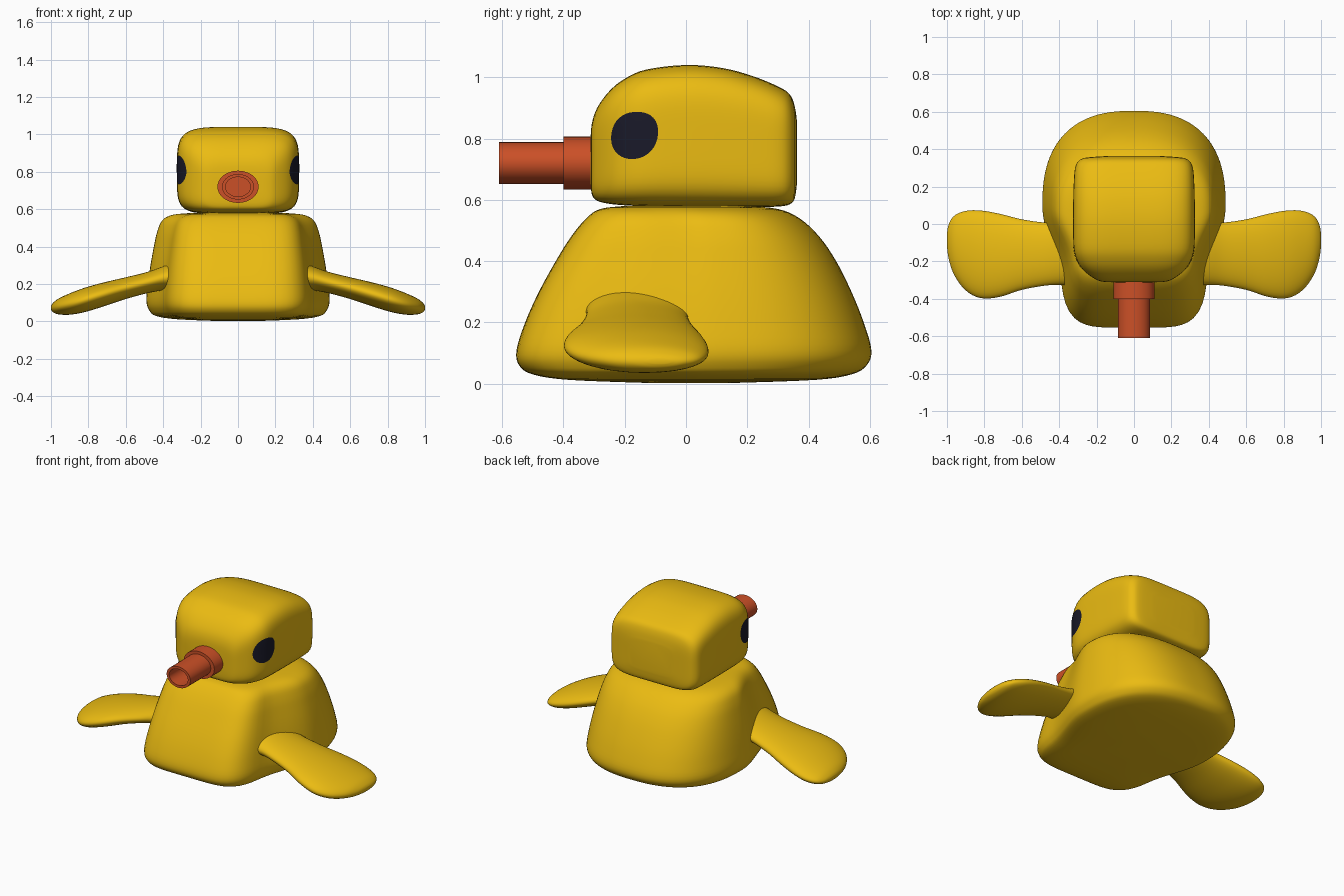
import bpy, bmesh, math
from mathutils import Vector
from mathutils.bvhtree import BVHTree

if "Cube" in bpy.data.objects:
    bpy.data.objects.remove(bpy.data.objects["Cube"])


def material(name, rgb):
    m = bpy.data.materials.new(name)
    m.diffuse_color = (*rgb, 1)
    m.use_nodes = True
    m.node_tree.nodes["Principled BSDF"].inputs["Base Color"].default_value = m.diffuse_color
    return m


YELLOW = material("yellow", (0.83, 0.50, 0.006))
ORANGE = material("orange", (0.60, 0.08, 0.02))
DARK = material("dark", (0.01, 0.01, 0.022))


def spline(keys, steps):
    """Smooth interpolation through rows of numbers."""
    out = []
    for i in range(len(keys) - 1):
        a, b = keys[max(i - 1, 0)], keys[i]
        c, d = keys[i + 1], keys[min(i + 2, len(keys) - 1)]
        for s in range(steps):
            t = s / steps
            out.append([0.5 * (2 * q + (r - p) * t + (2 * p - 5 * q + 4 * r - w) * t * t
                               + (3 * q - p - 3 * r + w) * t ** 3)
                        for p, q, r, w in zip(a, b, c, d)])
    return out + [list(keys[-1])]


def oval(count, n_pos=2, n_neg=2):
    """Unit superellipse; the two halves can have different squareness."""
    pts = []
    for i in range(count):
        a = 2 * math.pi * i / count
        c, s = math.cos(a), math.sin(a)
        n = n_pos if s >= 0 else n_neg
        r = (abs(c) ** n + abs(s) ** n) ** (-1 / n)
        pts.append((c * r, s * r))
    return pts


def loft(name, rings, mat):
    bm = bmesh.new()
    vs = [[bm.verts.new(p) for p in ring] for ring in rings]
    n = len(vs[0])
    for a, b in zip(vs, vs[1:]):
        for i in range(n):
            bm.faces.new((a[i], a[(i + 1) % n], b[(i + 1) % n], b[i]))
    bm.faces.new(vs[0])
    bm.faces.new(vs[-1])
    bmesh.ops.recalc_face_normals(bm, faces=bm.faces)
    return finish(name, bm, mat)


def finish(name, bm, mat):
    me = bpy.data.meshes.new(name)
    bm.to_mesh(me)
    bm.free()
    me.materials.append(mat)
    me.shade_smooth()
    me.set_sharp_from_angle(angle=math.radians(40))
    ob = bpy.data.objects.new(name, me)
    bpy.context.collection.objects.link(ob)
    return ob


# Body: stacked plan sections (z, front y, back y, half width), narrower in front
body_keys = [(0.002, -.12, .15, .10), (.012, -.38, .42, .33), (.03, -.50, .54, .44),
             (.06, -.545, .59, .475), (.11, -.553, .605, .49), (.20, -.525, .58, .482),
             (.30, -.48, .54, .468), (.40, -.425, .49, .45), (.48, -.375, .435, .432),
             (.54, -.325, .37, .405), (.57, -.28, .30, .35), (.58, -.20, .20, .25)]
rings = []
for z, yf, yb, hw in spline(body_keys, 4):
    cy = yf + 0.56 * (yb - yf)
    ring = []
    for u, v in oval(96, 2.5, 5):
        t = min(1, max(0, -v) / 0.65)
        taper = 1 - 0.19 * t * t * (3 - 2 * t)
        ring.append((u * hw * taper, cy + v * ((yb - cy) if v > 0 else (cy - yf)), z))
    rings.append(ring)
loft("body", rings, YELLOW)

# Head: boxy sections from front to back (y, bottom z, top z, half width)
head_keys = [(-.312, .68, .78, .10), (-.308, .62, .845, .17), (-.29, .597, .90, .215),
             (-.25, .587, .955, .268), (-.20, .582, .995, .302), (-.13, .579, 1.025, .322),
             (0, .577, 1.04, .326), (.12, .576, 1.03, .325), (.22, .576, 1.003, .322),
             (.30, .578, .970, .315), (.338, .585, .945, .295), (.355, .605, .905, .255),
             (.363, .66, .85, .15)]
rings = []
for y, zb, zt, hw in spline(head_keys, 4):
    cz, hz = (zb + zt) / 2, (zt - zb) / 2
    rings.append([(u * hw, y, cz + v * hz) for u, v in oval(96, 4.5, 5.5)])
head = loft("head", rings, YELLOW)

# Wings: flattened oval sections along x (x, front y, back y, bottom z, top z)
wing_keys = [(.33, -.33, .01, .16, .32), (.40, -.325, .01, .165, .295),
             (.48, -.33, .008, .152, .266), (.60, -.352, .025, .12, .236),
             (.72, -.39, .055, .08, .208), (.82, -.396, .072, .05, .18),
             (.90, -.355, .07, .036, .15), (.96, -.275, .045, .038, .122),
             (.99, -.19, .0, .05, .098), (1.0, -.12, -.05, .064, .082)]
for side, label in ((1, "left"), (-1, "right")):
    rings = []
    for x, yf, yb, zb, zt in spline(wing_keys, 4):
        rings.append([(side * x, (yf + yb) / 2 + u * (yb - yf) / 2,
                       (zb + zt) / 2 + v * (zt - zb) / 2) for u, v in oval(48)])
    loft(label + "_wing", rings, YELLOW)

# Beak: stepped hollow tube (y, x radius, z radius)
beak_keys = [(-.26, .11, .086), (-.40, .11, .086), (-.40, .085, .068),
             (-.61, .085, .068), (-.61, .067, .052), (-.42, .067, .052)]
loft("beak", [[(u * rx, y, .72 + v * rz) for u, v in oval(48)]
              for y, rx, rz in beak_keys], ORANGE)

# Eyes: oval patches laid onto the sides of the head
tree = BVHTree.FromPolygons([v.co for v in head.data.vertices],
                            [p.vertices for p in head.data.polygons])
for side, label in ((1, "left"), (-1, "right")):
    bm = bmesh.new()

    def on_head(y, z):
        hit = tree.ray_cast(Vector((side * 2, y, z)), Vector((-side, 0, 0)))[0]
        return bm.verts.new((hit.x + side * 0.003, y, z))

    shape = oval(40, 2.3, 2.1)
    eye_rings = [[on_head(-.168 + u * .076 * k + v * .008 * k, .81 + v * .077 * k)
                  for u, v in shape] for k in (.15, .4, .6, .8, 1)]
    faces = [eye_rings[0]]
    for a, b in zip(eye_rings, eye_rings[1:]):
        faces += [(a[i], a[i - 1], b[i - 1], b[i]) for i in range(40)]
    for f in faces:
        face = bm.faces.new(f)
        face.normal_update()
        if face.normal.x * side < 0:
            face.normal_flip()
    finish(label + "_eye", bm, DARK)
